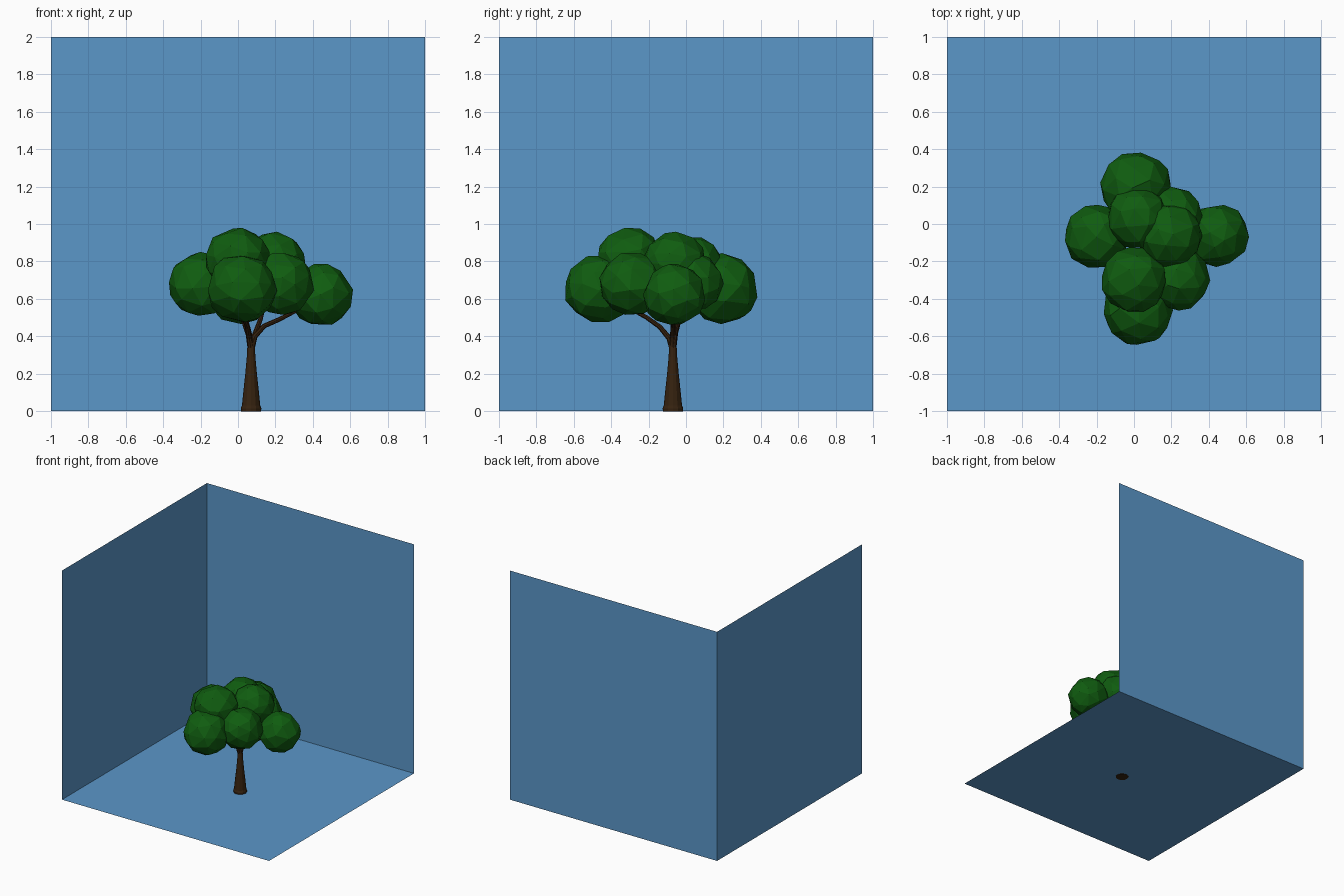
import bpy, bmesh, math, random
from mathutils import Vector, Euler

if "Cube" in bpy.data.objects:
    bpy.data.objects.remove(bpy.data.objects["Cube"])

random.seed(4)


def material(name, rgb):
    m = bpy.data.materials.new(name)
    m.diffuse_color = (*rgb, 1)
    m.use_nodes = True
    m.node_tree.nodes["Principled BSDF"].inputs["Base Color"].default_value = m.diffuse_color
    return m


BLUE = material("sky blue", (0.105, 0.309, 0.584))
GREEN = material("leaf green", (0.005, 0.108, 0.005))
BROWN = material("bark brown", (0.036, 0.016, 0.005))


def finish(name, bm, mat):
    me = bpy.data.meshes.new(name)
    bm.to_mesh(me)
    bm.free()
    me.materials.append(mat)
    ob = bpy.data.objects.new(name, me)
    bpy.context.collection.objects.link(ob)
    return ob


def panel(name, corners):
    bm = bmesh.new()
    bm.faces.new([bm.verts.new(c) for c in corners])
    finish(name, bm, BLUE)


def limb(name, points, sides):
    """Tapered tube through (x, y, z, radius) points."""
    bm = bmesh.new()
    pos = [Vector(p[:3]) for p in points]
    rings = []
    for i, p in enumerate(points):
        d = (pos[min(i + 1, len(pos) - 1)] - pos[max(i - 1, 0)]).normalized()
        u = (Vector((0, 1, 0)) - d * d.y).normalized() if abs(d.y) < 0.9 \
            else (Vector((1, 0, 0)) - d * d.x).normalized()
        v = d.cross(u)
        rings.append([bm.verts.new(pos[i] + p[3] * (u * math.cos(a) + v * math.sin(a)))
                      for a in (2 * math.pi * k / sides for k in range(sides))])
    for a, b in zip(rings, rings[1:]):
        for k in range(sides):
            j = (k + 1) % sides
            bm.faces.new((a[k], a[j], b[j], b[k]))
    bm.faces.new(rings[0][::-1])
    bm.faces.new(rings[-1])
    finish(name, bm, BROWN)


def leaf_clump(name, centre, r):
    """Faceted ball with slightly shifted corners."""
    bm = bmesh.new()
    bmesh.ops.create_icosphere(bm, subdivisions=2, radius=r * 1.03)
    turn = Euler([random.uniform(0, 6.28) for _ in range(3)]).to_matrix()
    for v in bm.verts:
        shift = Vector([random.uniform(-0.12, 0.12) * r for _ in range(3)])
        v.co = turn @ ((v.co + shift).normalized() * r * random.uniform(1.0, 1.06))
    hull = bmesh.ops.convex_hull(bm, input=bm.verts[:])
    bmesh.ops.delete(bm, geom=[v for v in bm.verts if not v.link_faces], context='VERTS')
    bmesh.ops.recalc_face_normals(bm, faces=bm.faces[:])
    bmesh.ops.translate(bm, verts=bm.verts[:], vec=centre)
    finish(name, bm, GREEN)


# Floor and two backdrop walls
panel("floor", [(-1, -1, 0), (1, -1, 0), (1, 1, 0), (-1, 1, 0)])
panel("back_wall", [(-1, 1, 0), (1, 1, 0), (1, 1, 2), (-1, 1, 2)])
panel("left_wall", [(-1, -1, 0), (-1, 1, 0), (-1, 1, 2), (-1, -1, 2)])

# Trunk with flared foot
X, Y = 0.07, -0.07
limb("trunk", [(X, Y, z, r) for z, r in
               ((-0.002, 0.053), (0.015, 0.055), (0.03, 0.049), (0.1, 0.042),
                (0.2, 0.031), (0.29, 0.023), (0.35, 0.02), (0.39, 0.018))], 12)

# Branches curving out to the clumps
start = (X, Y, 0.33, 0.018)
for name, pts in {
    "right_branch": [(0.09, -0.07, 0.4, 0.015), (0.14, -0.07, 0.455, 0.013),
                     (0.22, -0.07, 0.49, 0.012), (0.36, -0.06, 0.56, 0.008)],
    "front_branch": [(0.06, -0.09, 0.39, 0.015), (0.05, -0.14, 0.45, 0.013),
                     (0.03, -0.21, 0.5, 0.012), (0.01, -0.36, 0.58, 0.008)],
    "back_branch": [(0.09, -0.06, 0.41, 0.014), (0.12, -0.04, 0.49, 0.012),
                    (0.16, 0.03, 0.65, 0.008)],
    "left_branch": [(0.055, -0.07, 0.41, 0.014), (0.03, -0.06, 0.48, 0.012),
                    (-0.04, -0.06, 0.57, 0.01), (-0.12, -0.06, 0.63, 0.008)],
    "rear_branch": [(0.06, -0.055, 0.42, 0.013), (0.04, -0.03, 0.5, 0.011),
                    (0.02, 0.12, 0.62, 0.008)],
}.items():
    limb(name, [start] + pts, 8)

# Foliage clumps: centre and radius
clumps = [
    ((0.01, 0.20, 0.65), 0.185), ((-0.20, -0.07, 0.68), 0.17),
    ((0.445, -0.06, 0.62), 0.165), ((0.02, -0.465, 0.655), 0.182),
    ((0.0, -0.30, 0.805), 0.175), ((0.02, 0.03, 0.77), 0.165),
    ((0.195, -0.06, 0.79), 0.166), ((0.235, -0.29, 0.68), 0.167),
    ((0.21, 0.04, 0.69), 0.155),
]
for i, (c, r) in enumerate(clumps):
    leaf_clump(f"leaf_clump_{i + 1}", c, r)
